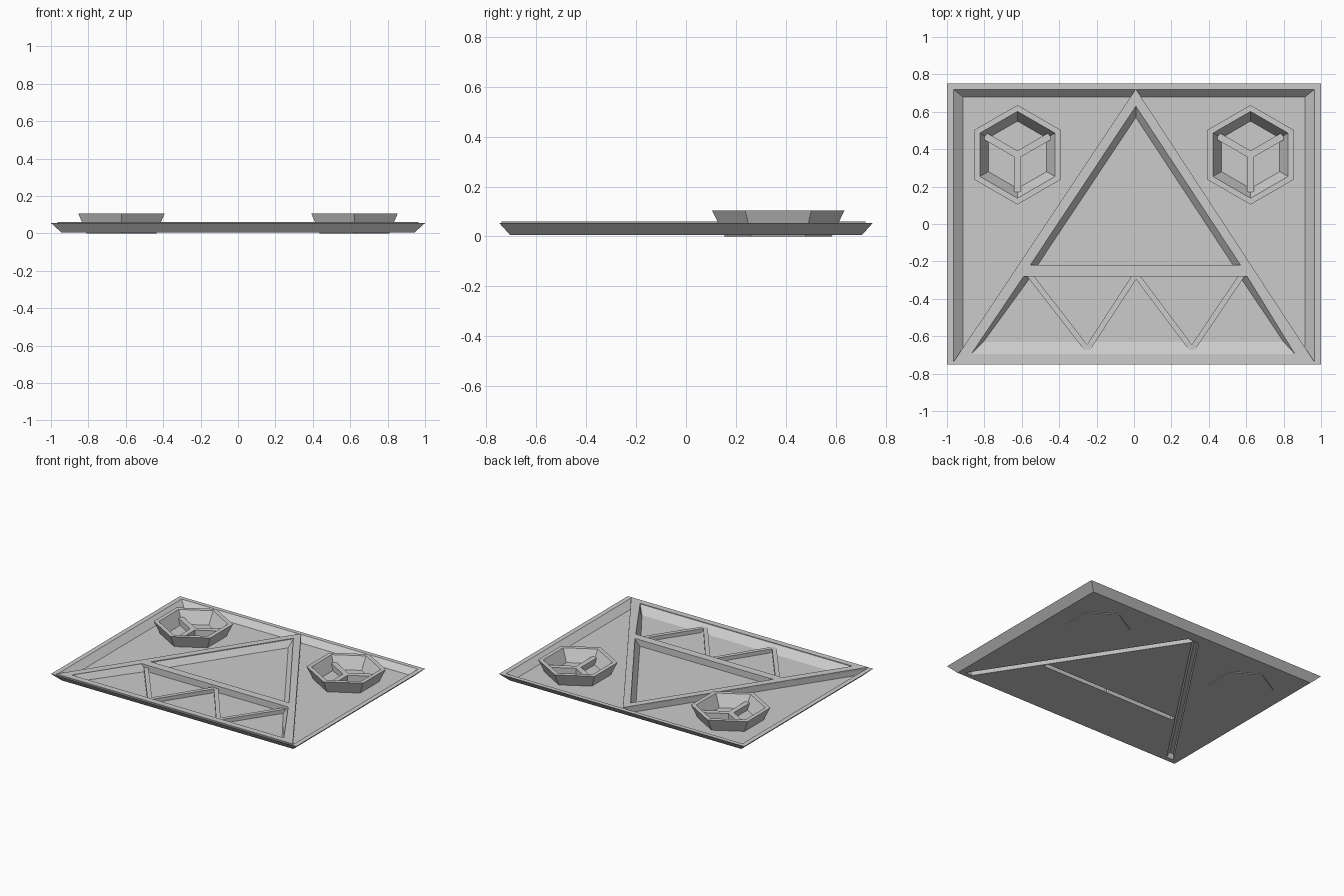
import bpy, bmesh
from math import sin, cos, pi

if "Cube" in bpy.data.objects:
    bpy.data.objects.remove(bpy.data.objects["Cube"])


def loft(name, rings, cap_ends=True):
    """Solid skinned through rings of equal point count; rings = [(z, [(x, y), ...]), ...]"""
    bm = bmesh.new()
    loops = [[bm.verts.new((x, y, z)) for x, y in pts] for z, pts in rings]
    n = len(loops[0])
    for a, b in zip(loops, loops[1:]):
        for i in range(n):
            j = (i + 1) % n
            bm.faces.new((a[i], a[j], b[j], b[i]))
    bm.faces.new(loops[0])
    bm.faces.new(loops[-1])
    bmesh.ops.recalc_face_normals(bm, faces=bm.faces)
    me = bpy.data.meshes.new(name)
    bm.to_mesh(me)
    bm.free()
    ob = bpy.data.objects.new(name, me)
    bpy.context.collection.objects.link(ob)
    return ob


def boolean(target, other, op):
    m = target.modifiers.new(op, 'BOOLEAN')
    m.operation, m.object, m.solver = op, other, 'EXACT'
    bpy.context.view_layer.objects.active = target
    bpy.ops.object.modifier_apply(modifier=m.name)
    bpy.data.objects.remove(other)


def rect(x, y):
    return [(-x, -y), (x, -y), (x, y), (-x, y)]


def bar(name, p, q, w, z0, z1):
    dx, dy = q[0] - p[0], q[1] - p[1]
    l = (dx * dx + dy * dy) ** 0.5
    nx, ny = -dy / l * w / 2, dx / l * w / 2
    pts = [(p[0] + nx, p[1] + ny), (q[0] + nx, q[1] + ny),
           (q[0] - nx, q[1] - ny), (p[0] - nx, p[1] - ny)]
    return loft(name, [(z0, pts), (z1, pts)])


def hexagon(c, r):
    return [(c[0] + r * cos(pi / 2 + i * pi / 3), c[1] + r * sin(pi / 2 + i * pi / 3)) for i in range(6)]


C, BOT, FLOOR, TOP = 0.01, 0.005, 0.014, 0.061


def leg(s, y, inset=0.0):
    """x of a point on the outer side of a slanted leg"""
    return C + (s * 0.965 - C) * (0.72 - y) / 1.46 - s * inset


def pocket(low, high):
    boolean(tray, loft("pocket", [(FLOOR, low), (0.056, high), (0.1, high)]), 'DIFFERENCE')


# tray body with flared outer walls and a raised triangle
tray = loft("tray", [(BOT, rect(0.945, 0.705)), (0.055, rect(1, 0.75))])
tri = [(C, 0.72), (-0.965, -0.74), (0.965, -0.74)]
boolean(tray, loft("triangle", [(0.045, tri), (TOP, tri)]), 'UNION')

# pockets: two sides, large triangle, front trapezoid
for s in (-1, 1):
    pocket([(s * 0.915, 0.68), (leg(s, 0.68), 0.68), (s * 0.915, -0.664)],
           [(s * 0.965, 0.72), (leg(s, 0.72, -0.001), 0.72), (s * 0.965, -0.738)])
pocket([(C, 0.57), (-0.515, -0.22), (0.53, -0.22)],
       [(C, 0.63), (-0.555, -0.22), (0.57, -0.22)])
pocket([(-0.55, -0.28), (0.565, -0.28), (0.80, -0.63), (-0.805, -0.63)],
       [(-0.59, -0.28), (0.605, -0.28), (0.86, -0.695), (-0.87, -0.695)])

# hollow undersides of the legs and crossbar
for s in (-1, 1):
    def strip(a, b):
        return [(leg(s, y, i), y) for y, i in ((0.63, a), (0.63, b), (-0.67, b), (-0.67, a))]
    boolean(tray, loft("groove", [(-0.01, strip(0.014, 0.08)), (0.05, strip(0.014, 0.045))]), 'DIFFERENCE')
boolean(tray, bar("groove", (-0.55, -0.25), (0.56, -0.25), 0.036, -0.01, 0.05), 'DIFFERENCE')

# zigzag dividers in the front compartment
zig = [(-0.56, -0.27), (-0.25, -0.67), (0.01, -0.27), (0.31, -0.67), (0.58, -0.27)]
for i, (p, q) in enumerate(zip(zig, zig[1:])):
    bar(f"front_divider_{i + 1}", p, q, 0.03, BOT, 0.042)

# hexagonal bowls, each with three spokes
for side, s in (("left", -1), ("right", 1)):
    c = (s * 0.623, 0.37)
    loft(f"{side}_bowl", [(z, hexagon(c, r)) for z, r in
                          ((0, 0.215), (0.105, 0.266), (0.105, 0.232), (0.018, 0.18))])
    for k in range(3):
        a = pi / 6 + k * 2 * pi / 3
        bar(f"{side}_bowl_spoke_{k + 1}", c, (c[0] + 0.2 * cos(a), c[1] + 0.2 * sin(a)), 0.038, 0.012, 0.06)
